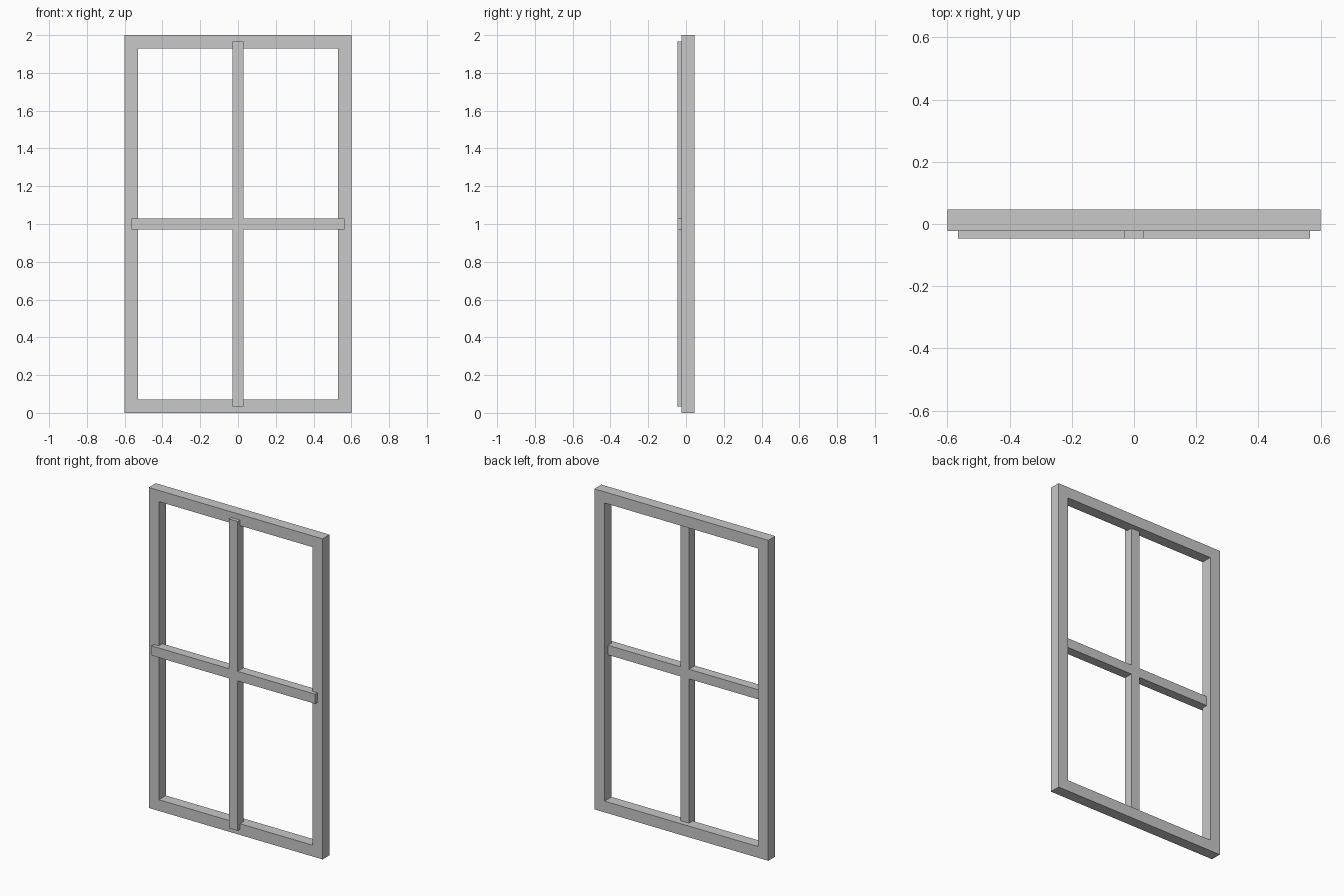
import bpy
import bmesh

cube = bpy.data.objects.get("Cube")
if cube:
    bpy.data.objects.remove(cube, do_unlink=True)

WIDTH, HEIGHT = 1.2, 2.0
RAIL = 0.07                  # frame member width
BAR = 0.03                   # half width of the glazing bars
MID = HEIGHT / 2

grey = bpy.data.materials.new("plain grey")
grey.use_nodes = True
grey.diffuse_color = (0.58, 0.58, 0.58, 1)
grey.node_tree.nodes["Principled BSDF"].inputs["Base Color"].default_value = grey.diffuse_color


def add_walls(bm, near, far):
    """Join two matching closed loops of vertices with quads."""
    for i in range(len(near)):
        bm.faces.new((near[i - 1], near[i], far[i], far[i - 1]))


def extruded(name, outline, front, back, hole=None):
    """Extrude an x-z outline from front to back, with an optional matching hole."""
    bm = bmesh.new()

    def loop(points, y):
        return [bm.verts.new((x, y, z + MID)) for x, z in points]

    near, far = loop(outline, front), loop(outline, back)
    add_walls(bm, near, far)
    if hole:
        near_hole, far_hole = loop(hole, front), loop(hole, back)
        add_walls(bm, near_hole, far_hole)
        add_walls(bm, near, near_hole)
        add_walls(bm, far, far_hole)
    else:
        bm.faces.new(near)
        bm.faces.new(far)
    bmesh.ops.recalc_face_normals(bm, faces=bm.faces[:])
    mesh = bpy.data.meshes.new(name)
    bm.to_mesh(mesh)
    bm.free()
    mesh.materials.append(grey)
    bpy.context.collection.objects.link(bpy.data.objects.new(name, mesh))


def rectangle(w, h):
    return [(-w, -h), (w, -h), (w, h), (-w, h)]


# Outer frame
w, h = WIDTH / 2, MID
extruded("window_frame", rectangle(w, h), -0.023, 0.046, rectangle(w - RAIL, h - RAIL))

# Crossed glazing bars, ending halfway across the frame members
a, b = w - RAIL / 2, h - RAIL / 2
quarter = [(a, BAR), (BAR, BAR), (BAR, b)]
cross = []
for sx, sz in ((1, 1), (-1, 1), (-1, -1), (1, -1)):
    corner = [(x * sx, z * sz) for x, z in quarter]
    cross += corner if sx * sz > 0 else corner[::-1]
extruded("glazing_bars", cross, -0.046, 0.013)
